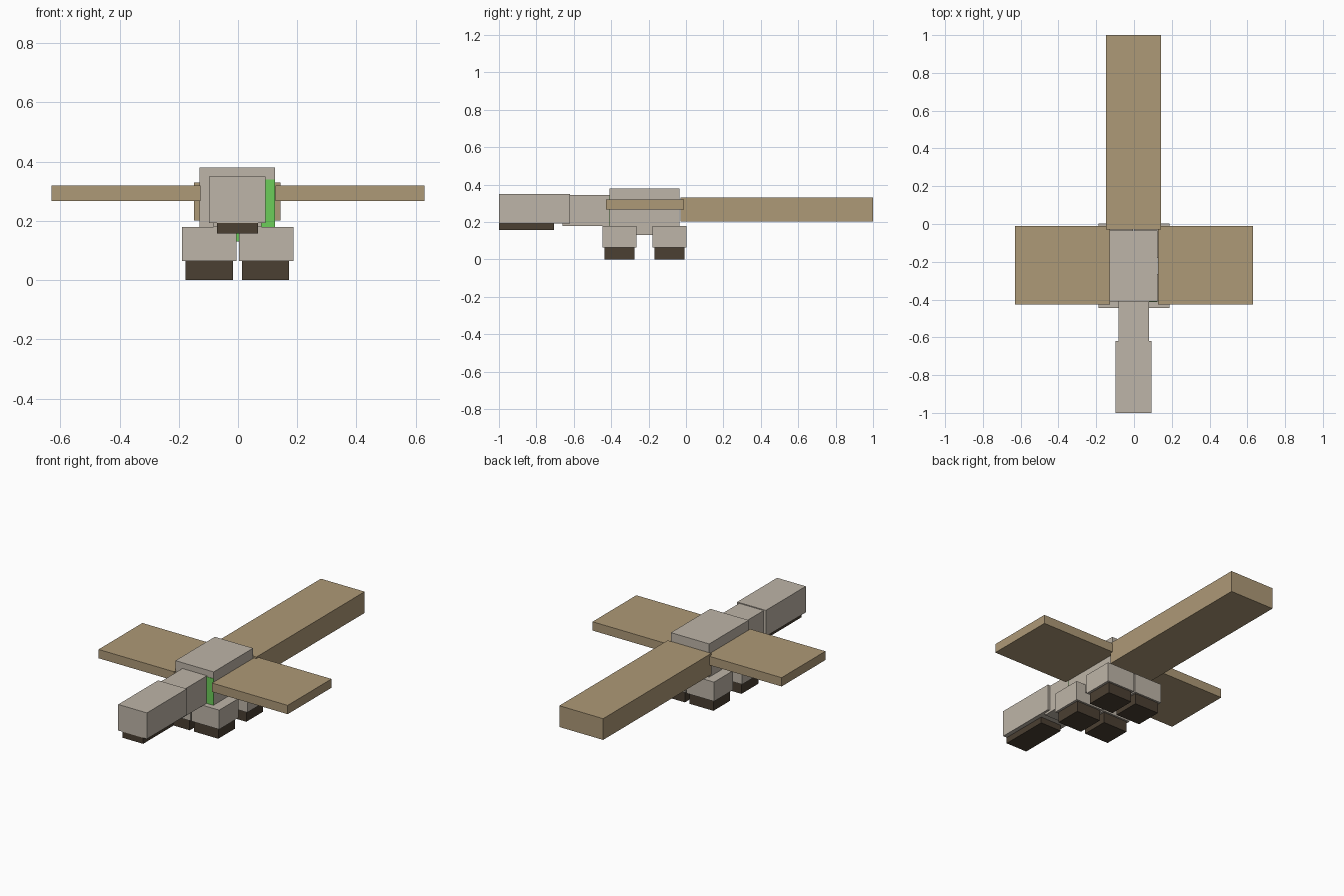
import bpy
from mathutils import Vector

cube = bpy.data.objects.get("Cube")
if cube:
    bpy.data.objects.remove(cube, do_unlink=True)


def make_material(name, color):
    mat = bpy.data.materials.new(name)
    mat.use_nodes = True
    rgba = (*color, 1.0)
    mat.diffuse_color = rgba
    for node in mat.node_tree.nodes:
        if node.type == 'BSDF_PRINCIPLED':
            node.inputs["Base Color"].default_value = rgba
            node.inputs["Roughness"].default_value = 0.9
    return mat


def box(name, x, y, z, mat):
    """Box spanning the given (low, high) range on each axis."""
    low, high = Vector((x[0], y[0], z[0])), Vector((x[1], y[1], z[1]))
    bpy.ops.mesh.primitive_cube_add(size=1)
    obj = bpy.context.object
    obj.name = obj.data.name = name
    size, centre = high - low, (low + high) / 2
    for v in obj.data.vertices:
        v.co = v.co * size + centre
    obj.data.materials.append(mat)
    return obj


stone = make_material("pale stone", (0.515, 0.462, 0.392))
tan = make_material("tan", (0.423, 0.319, 0.184))
brown = make_material("dark brown", (0.069, 0.050, 0.032))
green = make_material("bright green", (0.15, 0.61, 0.10))

# Head, jaw, neck and body
box("head", (-0.098, 0.093), (-1.0, -0.62), (0.193, 0.35), stone)
box("jaw", (-0.071, 0.068), (-1.0, -0.707), (0.157, 0.193), brown)
box("neck", (-0.083, 0.08), (-0.66, -0.40), (0.18, 0.345), stone)
box("body", (-0.13, 0.125), (-0.41, -0.035), (0.13, 0.38), stone)

# Green patch on the chest
box("chest_patch", (-0.005, 0.125), (-0.413, -0.409), (0.13, 0.34), green)

# Broad flat tail
box("tail", (-0.148, 0.144), (-0.03, 1.0), (0.202, 0.33), tan)

# Wings, legs and feet on both sides
for side, s in (("left", 1), ("right", -1)):
    def span(a, b, shift=0.0):
        return sorted((s * a + shift, s * b + shift))

    box(side + "_wing", span(0.127, 0.63), (-0.427, -0.01), (0.267, 0.32), tan)
    for end, y in (("front", -0.355), ("back", -0.088)):
        name = f"{side}_{end}"
        box(name + "_leg", span(0.004, 0.188, -0.001),
            (y - 0.091, y + 0.091), (0.064, 0.18), stone)
        box(name + "_foot", span(0.015, 0.175, -0.002),
            (y - 0.08, y + 0.08), (0.0, 0.064), brown)
